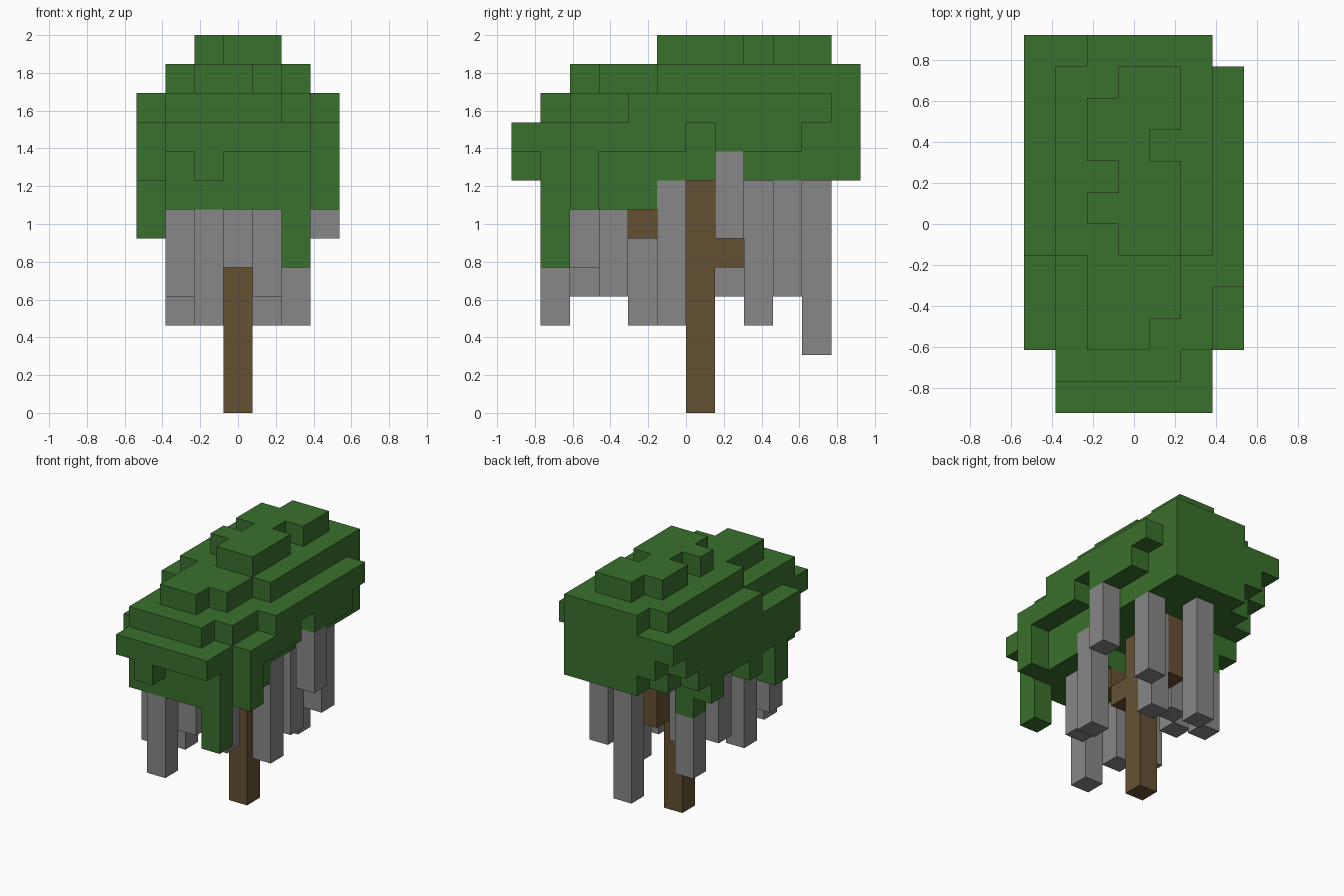
import bpy
import bmesh
from itertools import product
from mathutils import Vector

UNIT = 2 / 13                      # edge length of one block
ORIGIN = Vector((-3.5, -6, 0))     # grid corner, in blocks

if "Cube" in bpy.data.objects:
    bpy.data.objects.remove(bpy.data.objects["Cube"], do_unlink=True)


def make_material(name, colour):
    mat = bpy.data.materials.new(name)
    mat.use_nodes = True
    mat.diffuse_color = (*colour, 1)
    bsdf = mat.node_tree.nodes["Principled BSDF"]
    bsdf.inputs["Base Color"].default_value = (*colour, 1)
    bsdf.inputs["Roughness"].default_value = 0.9
    return mat


def span(text):
    """Inclusive range written as 'a-b' or a single 'a'."""
    ends = [int(part) for part in text.split("-")]
    return range(ends[0], ends[-1] + 1)


def blocks(*boxes):
    """Grid cells covered by boxes written as 'x y z' spans."""
    cells = set()
    for box in boxes:
        cells.update(product(*(span(axis) for axis in box.split())))
    return cells


def build_part(name, cells, occupied, material):
    """Skin the exposed sides of a group of blocks and merge flat areas."""
    bm = bmesh.new()
    corners = {}

    def corner(point):
        key = tuple(point)
        if key not in corners:
            corners[key] = bm.verts.new((Vector(point) + ORIGIN) * UNIT)
        return corners[key]

    for cell in sorted(cells):
        for axis, side in product(range(3), (0, 1)):
            neighbour = list(cell)
            neighbour[axis] += 2 * side - 1
            if tuple(neighbour) in occupied:
                continue
            u, v = (axis + 1) % 3, (axis + 2) % 3
            loop = []
            for du, dv in ((0, 0), (1, 0), (1, 1), (0, 1)):
                point = list(cell)
                point[axis] += side
                point[u] += du
                point[v] += dv
                loop.append(corner(point))
            bm.faces.new(loop if side else loop[::-1])

    bmesh.ops.dissolve_limit(bm, angle_limit=0.01, verts=bm.verts, edges=bm.edges)
    mesh = bpy.data.meshes.new(name)
    bm.to_mesh(mesh)
    bm.free()
    mesh.materials.append(material)
    bpy.context.collection.objects.link(bpy.data.objects.new(name, mesh))


# Crown: stepped leaf layers from top to bottom
canopy = blocks("2-4 5-10 12") - blocks("2 5 12", "2 7 12", "2 10 12", "4 8 12")
canopy |= blocks("1-5 5-10 11", "2-5 11 11", "2-3 2-4 11", "4 3-4 11")
canopy |= blocks("1-5 2-11 10", "1-4 1 10", "0 5-11 10", "6 4-10 10")
canopy |= blocks("1-5 0-11 9", "0 2-10 9", "6 2-5 9", "6 7-9 9")
canopy |= blocks("1-5 1-10 8", "2-5 11 8", "2 0 8", "6 2 8", "0 2-9 8")

# Drooping leaf skirt and tips
canopy |= blocks("1-5 1-4 7", "6 2 7", "0 5 7", "0 8 7")
canopy |= blocks("5 1 5-6", "0 3 6-7", "1 8 6-7")

# Trunk with two stepped branches
trunk = blocks("3 6 0-7", "3 5 5", "3 4 6", "3 7-8 5", "3 8 6-7")

# Hanging strands
strands = blocks("2 1 3-6", "1 2 4-6", "3 2 5-6", "4 3 4-6", "1 4 3-6")
strands |= blocks("5 5 3-7", "1 6 4-7", "2 7 4-7", "6 7 6-8")
strands |= blocks("1 8 3-5", "4 8 3-7", "5 9 4-7", "3 10 2-7")

everything = canopy | trunk | strands
build_part("leaf_canopy", canopy, everything,
           make_material("leaf_green", (0.042, 0.162, 0.026)))
build_part("trunk", trunk, everything,
           make_material("bark_brown", (0.13, 0.083, 0.034)))
build_part("hanging_strands", strands, everything,
           make_material("strand_grey", (0.243, 0.243, 0.243)))
